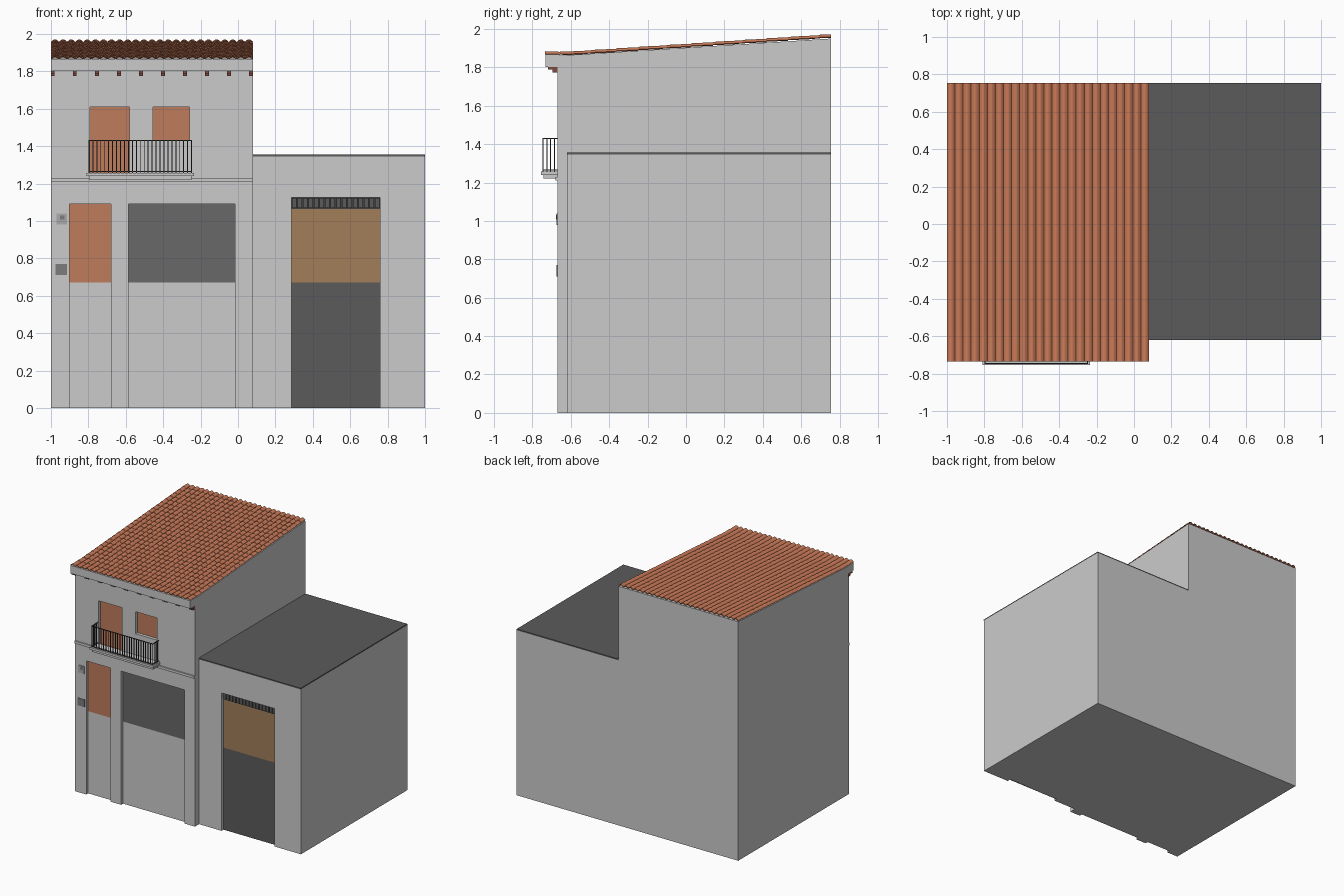
import bpy, bmesh, math

if "Cube" in bpy.data.objects:
    bpy.data.objects.remove(bpy.data.objects["Cube"])


def mat(name, r, g, b):
    m = bpy.data.materials.new(name)
    m.diffuse_color = (r, g, b, 1)
    m.use_nodes = True
    m.node_tree.nodes["Principled BSDF"].inputs["Base Color"].default_value = m.diffuse_color
    return m


WOOD = mat("red_wood", 0.52, 0.20, 0.11)
OAK = mat("garage_wood", 0.36, 0.21, 0.10)
DARK = mat("dark", 0.105, 0.105, 0.105)
SHUT = mat("shutter_grey", 0.14, 0.14, 0.14)
IRON = mat("iron", 0.05, 0.05, 0.05)
BEAM = mat("beam_wood", 0.20, 0.07, 0.05)
TILE = mat("terracotta", 0.60, 0.20, 0.10)
METER = mat("meter_grey", 0.40, 0.40, 0.40)
METER2 = mat("meter_dark", 0.20, 0.20, 0.20)


def finish(name, bm, m=None):
    bmesh.ops.recalc_face_normals(bm, faces=bm.faces[:])
    me = bpy.data.meshes.new(name)
    bm.to_mesh(me)
    bm.free()
    ob = bpy.data.objects.new(name, me)
    bpy.context.collection.objects.link(ob)
    if m:
        me.materials.append(m)
    return ob


def add_box(bm, x0, x1, y0, y1, z0, z1):
    vs = bmesh.ops.create_cube(bm, size=1)["verts"]
    for v in vs:
        v.co = (x1 if v.co.x > 0 else x0, y1 if v.co.y > 0 else y0, z1 if v.co.z > 0 else z0)


def boxes(name, items, m=None):
    bm = bmesh.new()
    for b in items:
        add_box(bm, *b)
    return finish(name, bm, m)


def prism(name, profile, x0, x1):
    # extrude a (y, z) profile along x
    bm = bmesh.new()
    f = bm.faces.new([bm.verts.new((x0, y, z)) for y, z in profile])
    ext = bmesh.ops.extrude_face_region(bm, geom=[f])["geom"]
    bmesh.ops.translate(bm, vec=(x1 - x0, 0, 0), verts=[v for v in ext if isinstance(v, bmesh.types.BMVert)])
    return finish(name, bm)


def cut(ob, items):
    c = boxes("recess_cutter", items)
    c.hide_render = True
    md = ob.modifiers.new("recesses", "BOOLEAN")
    md.operation, md.solver, md.object = "DIFFERENCE", "EXACT", c
    bpy.context.view_layer.objects.active = ob
    bpy.ops.object.modifier_apply(modifier=md.name)
    bpy.data.objects.remove(c)


FY, GY, BY, D = -0.67, -0.617, 0.755, 0.03   # house front, garage front, back, recess depth
XM = 0.08                                    # party wall

# House body with recessed openings
house = prism("house_walls", [(FY, 0), (BY, 0), (BY, 1.95), (FY, 1.86)], -1, XM)
cut(house, [(x0, x1, FY - 0.1, FY + D, z0, z1) for x0, x1, z0, z1 in (
    (-0.90, -0.68, -0.1, 1.09), (-0.585, -0.015, -0.1, 1.09),
    (-0.79, -0.58, 1.25, 1.61), (-0.455, -0.26, 1.43, 1.61))])

# Garage body
garage = prism("garage_walls", [(GY, 0), (BY, 0), (BY, 1.346), (GY, 1.346)], XM, 1)
cut(garage, [(0.285, 0.76, GY - 0.1, GY + D, -0.1, 1.125)])
boxes("garage_roof", [(XM, 1, GY - 0.003, BY, 1.346, 1.356)], DARK)


# Panels set at the back of the recesses
def panel(name, x0, x1, z0, z1, m, front=FY):
    boxes(name, [(x0, x1, front + D - 0.005, front + D + 0.005, z0, z1)], m)


panel("entrance_door", -0.90, -0.68, 0.67, 1.09, WOOD)
panel("entrance_door_base", -0.90, -0.68, 0, 0.67, None)
panel("shop_shutter", -0.585, -0.015, 0.67, 1.09, SHUT)
panel("shop_base", -0.585, -0.015, 0, 0.67, None)
panel("balcony_door", -0.79, -0.58, 1.25, 1.61, WOOD)
panel("upper_window", -0.455, -0.26, 1.43, 1.61, WOOD)
panel("garage_door_lower", 0.285, 0.76, 0, 0.67, DARK, GY)
panel("garage_door_upper", 0.285, 0.76, 0.67, 1.065, OAK, GY)
panel("garage_vent_back", 0.285, 0.76, 1.065, 1.125, IRON, GY)
step = 0.475 / 16
boxes("garage_vent_slats", [(0.288 + i * step, 0.282 + (i + 1) * step, GY + 0.015, GY + D, 1.07, 1.122)
                            for i in range(16)], DARK)

# Meter boxes beside the entrance
boxes("upper_meter_box", [(-0.97, -0.915, FY - 0.005, FY + 0.01, 0.98, 1.04)], METER)
boxes("meter_glass", [(-0.953, -0.927, FY - 0.007, FY, 1.008, 1.03)], METER2)
boxes("lower_meter_box", [(-0.975, -0.913, FY - 0.005, FY + 0.01, 0.71, 0.77)], METER2)

# String course, balcony slab and cornice
boxes("string_course", [(-1, XM, FY - 0.01, FY + 0.01, 1.21, 1.23)])
boxes("balcony_slab", [(-0.81, -0.235, -0.755, FY + 0.01, 1.24, 1.258),
                       (-0.797, -0.248, -0.743, FY + 0.01, 1.22, 1.24)])
boxes("cornice", [(-1, XM, -0.733, FY + 0.01, 1.802, 1.866)])
brackets = []
for i in range(10):
    x = -0.99 + i * 1.06 / 9
    brackets += [(x - 0.01, x + 0.01, -0.72, FY + 0.01, 1.788, 1.802),
                 (x - 0.01, x + 0.01, -0.695, FY + 0.01, 1.774, 1.788)]
boxes("eave_brackets", brackets, BEAM)

# Balcony railing
rx0, rx1, ry, t = -0.797, -0.248, -0.745, 0.0025
rail = []
for z in (1.262, 1.427):
    rail += [(rx0 - t, rx1 + t, ry - t, ry + t, z, z + 0.006)]
    rail += [(x - t, x + t, ry, FY, z, z + 0.006) for x in (rx0, rx1)]
n = 26
for i in range(n + 1):
    x = rx0 + (rx1 - rx0) * i / n
    rail.append((x - t, x + t, ry - t, ry + t, 1.255, 1.43))
for x in (rx0, rx1):
    rail += [(x - t, x + t, ry + k * 0.02 - t, ry + k * 0.02 + t, 1.255, 1.43) for k in (1, 2, 3)]
boxes("balcony_railing", rail, IRON)


# Barrel-tile roof: overlapping scalloped courses
def roof_z(y):
    return 1.868 + max(0, y + 0.6) * 0.0665


cols, seg, rows = 25, 6, 24
edges = [-0.735, -0.655] + [-0.585 + (BY + 0.585) * i / rows for i in range(rows + 1)]
bm = bmesh.new()
for y0, y1 in zip(edges, edges[1:]):
    prev = None
    for k in range(cols * seg + 1):
        x = -1 + (XM + 1) * k / (cols * seg)
        h = 0.013 * abs(math.sin(math.pi * k / seg))
        a = bm.verts.new((x, y0, roof_z(y0) + h + 0.003))
        b = bm.verts.new((x, y1, roof_z(y1) + h))
        if prev:
            bm.faces.new((prev[0], a, b, prev[1]))
        prev = (a, b)
roof = finish("roof_tiles", bm, TILE)
if roof.data.polygons[0].normal.z < 0:
    roof.data.flip_normals()
sol = roof.modifiers.new("thickness", "SOLIDIFY")
sol.thickness, sol.offset = 0.005, -1
